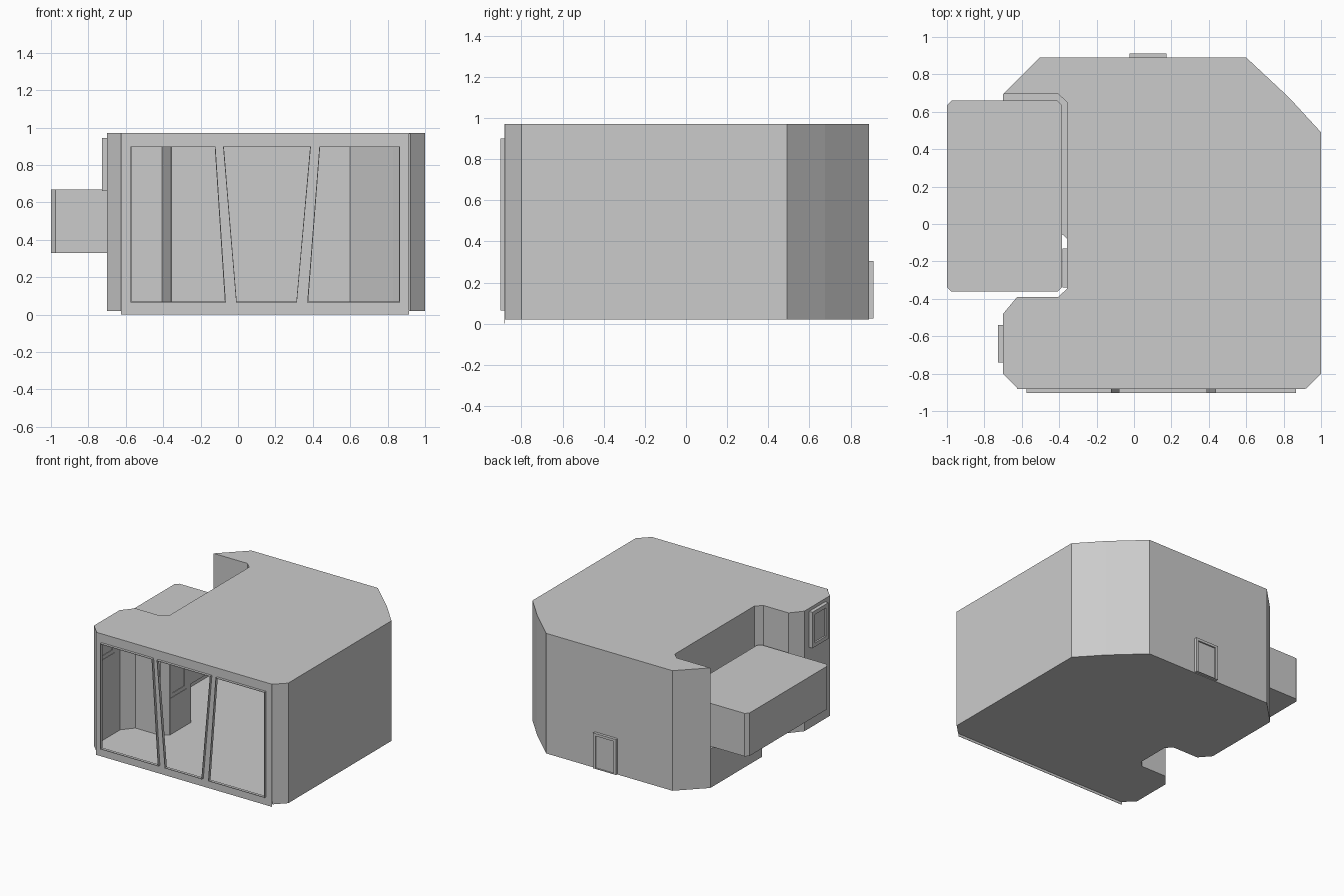
import bpy, bmesh
from math import sin, cos, radians
from mathutils import Matrix, Vector

if "Cube" in bpy.data.objects:
    bpy.data.objects.remove(bpy.data.objects["Cube"])


def facing(yaw, offset):
    """Local x = along wall, y = up, z = outward normal."""
    a = radians(yaw)
    m = Matrix(((cos(a), 0, sin(a)), (sin(a), 0, -cos(a)), (0, 1, 0))).to_4x4()
    m.translation = Vector((sin(a), -cos(a), 0)) * offset
    return m


def plate(name, loops, lo, hi, matrix=Matrix()):
    """Filled outline (first loop) with holes (other loops), from depth lo to hi."""
    cu = bpy.data.curves.new(name, 'CURVE')
    cu.dimensions = '2D'
    cu.fill_mode = 'BOTH'
    cu.extrude = (hi - lo) / 2
    for loop in loops:
        s = cu.splines.new('POLY')
        s.points.add(len(loop) - 1)
        for p, (x, y) in zip(s.points, loop):
            p.co = (x, y, 0, 1)
        s.use_cyclic_u = True
        s.use_smooth = False
    tmp = bpy.data.objects.new(name + "_curve", cu)
    bpy.context.collection.objects.link(tmp)
    bpy.context.view_layer.update()
    me = bpy.data.meshes.new_from_object(tmp.evaluated_get(bpy.context.evaluated_depsgraph_get()))
    bpy.data.objects.remove(tmp)
    bpy.data.curves.remove(cu)
    bm = bmesh.new()
    bm.from_mesh(me)
    bmesh.ops.translate(bm, verts=bm.verts, vec=(0, 0, (lo + hi) / 2))
    bmesh.ops.transform(bm, matrix=matrix, verts=bm.verts)
    bmesh.ops.remove_doubles(bm, verts=bm.verts, dist=1e-5)
    bmesh.ops.recalc_face_normals(bm, faces=bm.faces)
    bm.to_mesh(me)
    bm.free()
    ob = bpy.data.objects.new(name, me)
    bpy.context.collection.objects.link(ob)
    return ob


def wall(name, pts, z0, z1):
    """Ribbon of vertical faces along a counter-clockwise path."""
    n = len(pts)
    verts = [(x, y, z) for z in (z0, z1) for x, y in pts]
    me = bpy.data.meshes.new(name)
    me.from_pydata(verts, [], [(i, i + 1, n + i + 1, n + i) for i in range(n - 1)])
    bpy.context.collection.objects.link(bpy.data.objects.new(name, me))


def rect(x0, x1, y0, y1):
    return [(x0, y0), (x1, y0), (x1, y1), (x0, y1)]


def fitting(name, r, inset, base, m, depth=0.028):
    """Raised frame with a recessed pane, over the hole r = x0, x1, y0, y1."""
    x0, x1, y0, y1 = r
    inner = rect(x0 + inset, x1 - inset, y0 + base, y1 - inset)
    plate(name + "_frame", [rect(*r), inner], 0, depth, m)
    plate(name + "_pane", [inner], 0.004, depth * 0.5, m)


Z0, Z1, ZL, T = 0.02, 0.97, 0.328, 0.003

# Plan outlines
outer = [(-0.7, -0.48), (-0.7, -0.8), (-0.62, -0.88), (0.92, -0.88), (1.0, -0.8),
         (1.0, 0.49), (0.83, 0.675), (0.6, 0.89), (-0.505, 0.89), (-0.7, 0.695)]
upper_recess = [(-0.7, 0.695), (-0.405, 0.695), (-0.357, 0.65)]
front_recess = [(-0.357, -0.345), (-0.405, -0.39), (-0.625, -0.39), (-0.7, -0.48)]
annex = [(-0.7, 0.695), (-0.7, 0.05), (-0.625, -0.035), (-0.405, -0.035), (-0.357, -0.08)]

# Floor, roof and annex top
plate("floor", [outer + annex[1:] + front_recess[:-1]], Z0, Z0 + T)
plate("roof", [outer + upper_recess[1:] + front_recess[:-1]], Z1 - T, Z1)
plate("annex_top", [annex + upper_recess[:0:-1]], ZL - T, ZL)

# Plain walls
wall("front_left_corner", outer[1:3], Z0, Z1)
wall("right_walls", outer[3:8], Z0, Z1)
wall("back_left_corner", outer[8:10], Z0, Z1)
wall("recess_back_walls", upper_recess, ZL, Z1)
wall("recess_front_walls", front_recess, Z0, Z1)
wall("annex_walls", annex, Z0, ZL)

# Walls with openings, and their window and door
left, recess, back = facing(-90, 0.7), facing(-90, 0.357), facing(180, 0.89)
side_win = (0.54, 0.74, 0.66, 0.945)
inner_win = (0.13, 0.34, 0.31, 0.625)
door = (-0.175, 0.025, Z0 + 0.005, 0.305)
plate("left_wall", [rect(0.48, 0.8, Z0, Z1), rect(*side_win)], -T, 0, left)
plate("recess_wall", [[(0.08, Z0), (0.345, Z0), (0.345, Z1), (-0.65, Z1), (-0.65, ZL), (0.08, ZL)],
                      rect(*inner_win)], -T, 0, recess)
plate("back_wall", [rect(-0.6, 0.505, Z0, Z1), rect(*door)], -T, 0, back)
fitting("side_window", side_win, 0.03, 0.03, left)
fitting("recess_window", inner_win, 0.03, 0.03, recess, 0.026)
fitting("back_door", door, 0.02, 0.004, back, 0.022)

# Large front panel with three slanted windows and thin raised rims
front = facing(0, 0.88)
zb, zt = 0.065, 0.9
windows = [[(a, zb), (b, zb), (c, zt), (d, zt)] for a, b, c, d in
           ((-0.575, -0.065, -0.12, -0.575), (-0.01, 0.315, 0.39, -0.08), (0.37, 0.865, 0.865, 0.435))]
plate("front_panel", [rect(-0.625, 0.915, 0, Z1)] + windows, 0, T, front)
for i, w in enumerate(windows):
    cx, cy = sum(p[0] for p in w) / 4, sum(p[1] for p in w) / 4
    inner = [(cx + (x - cx) * 0.98, cy + (y - cy) * 0.99) for x, y in w]
    plate(f"window_rim_{i + 1}", [w, inner], 0, 0.023, front)

# Side bay box with clipped corners
c, x0, x1, y0, y1 = 0.025, -1.0, -0.385, -0.362, 0.66
plate("side_bay", [[(x0 + c, y0), (x1 - c, y0), (x1, y0 + c), (x1, y1 - c),
                    (x1 - c, y1), (x0 + c, y1), (x0, y1 - c), (x0, y0 + c)]], 0.33, 0.67)
